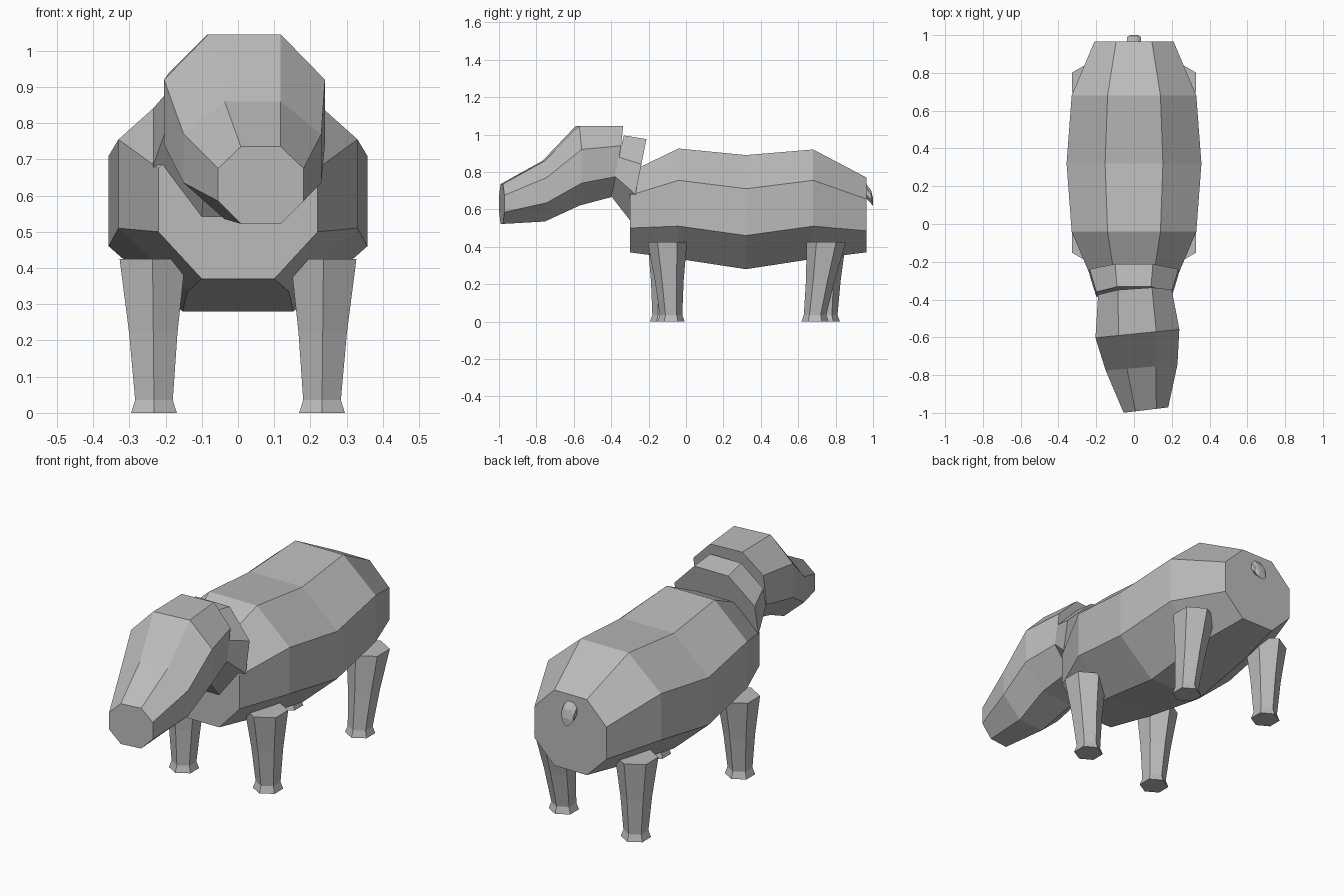
import bpy, bmesh, math

cube = bpy.data.objects.get("Cube")
if cube:
    bpy.data.objects.remove(cube, do_unlink=True)

grey = bpy.data.materials.new("plain_grey")
grey.use_nodes = True
colour = (0.5, 0.5, 0.5, 1)
grey.diffuse_color = colour
grey.node_tree.nodes["Principled BSDF"].inputs["Base Color"].default_value = colour


def octagon(y, half, cap, zs, cx=0, yaw=0, tilt=0):
    """Eight-sided ring from bottom, low, high and top heights."""
    bottom, low, high, top = zs
    right = [(cap, bottom), (half, low), (half, high), (cap, top)]
    outline = right + [(-x, z) for x, z in reversed(right)]
    mid = (bottom + top) / 2
    return [(cx + x, y + yaw * x + tilt * (z - mid), z) for x, z in outline]


def hexagon(cx, cy, z, r):
    """Level six-sided ring with its corners to the front and back."""
    turns = [math.pi * (k / 3 + 0.5) for k in range(6)]
    return [(cx + r * math.cos(a), cy + r * math.sin(a), z) for a in turns]


def loft(name, rings):
    """Skin the rings in order and cap both ends."""
    bm = bmesh.new()
    loops = [[bm.verts.new(p) for p in ring] for ring in rings]
    n = len(loops[0])
    for a, b in zip(loops, loops[1:]):
        for i in range(n):
            j = (i + 1) % n
            bm.faces.new((a[i], a[j], b[j], b[i]))
    bm.faces.new(loops[0])
    bm.faces.new(loops[-1])
    bmesh.ops.recalc_face_normals(bm, faces=bm.faces)
    mesh = bpy.data.meshes.new(name)
    bm.to_mesh(mesh)
    bm.free()
    mesh.materials.append(grey)
    obj = bpy.data.objects.new(name, mesh)
    bpy.context.collection.objects.link(obj)
    return obj


# Barrel-shaped body with a dip in the back
loft("body", [
    octagon(-0.30, 0.22, 0.10, (0.37, 0.50, 0.675, 0.80)),
    octagon(-0.04, 0.33, 0.14, (0.335, 0.51, 0.755, 0.925)),
    octagon(0.32, 0.357, 0.153, (0.28, 0.46, 0.71, 0.89)),
    octagon(0.68, 0.33, 0.14, (0.335, 0.51, 0.755, 0.92)),
    octagon(0.965, 0.21, 0.095, (0.37, 0.485, 0.655, 0.77)),
])

# Neck collar leaning between body and head
loft("neck", [
    octagon(-0.255, 0.235, 0.10, (0.54, 0.68, 0.84, 0.975), tilt=0.2),
    octagon(-0.37, 0.20, 0.09, (0.68, 0.78, 0.88, 0.995), tilt=0.24),
])

# Head turned slightly towards its left, tapering to a blunt snout
loft("head", [
    octagon(-0.375, 0.195, 0.09, (0.665, 0.775, 0.94, 1.045), cx=0.005, yaw=0.07, tilt=0.17),
    octagon(-0.58, 0.222, 0.10, (0.62, 0.74, 0.92, 1.045), cx=0.018, yaw=0.1),
    octagon(-0.76, 0.19, 0.077, (0.535, 0.635, 0.77, 0.86), cx=0.04, yaw=0.08),
    octagon(-0.985, 0.118, 0.055, (0.522, 0.585, 0.675, 0.735), cx=0.063, yaw=0.12),
])

# Legs: hip and foot positions along the body, for each side
legs = [
    ("front_left_leg", 1, -0.10, -0.08), ("front_right_leg", -1, -0.10, -0.12),
    ("back_left_leg", 1, 0.75, 0.69), ("back_right_leg", -1, 0.75, 0.75),
]
for name, side, hip, foot in legs:
    rings = []
    for z, r in ((0, 0.073), (0.035, 0.06), (0.22, 0.077), (0.425, 0.105)):
        t = max(0, z - 0.035) / 0.39
        rings.append(hexagon(side * (0.232 + 0.004 * t), foot + (hip - foot) * t, z, r))
    loft(name, rings)

# Short stub tail
loft("tail", [
    [(x, 0.96, 0.70 + (z - 0.70) * 0.9) for x, _, z in octagon(0, 0.038, 0.018, (0.66, 0.68, 0.72, 0.745))],
    octagon(0.99, 0.036, 0.018, (0.63, 0.65, 0.68, 0.70)),
    octagon(1.0, 0.02, 0.01, (0.62, 0.63, 0.65, 0.66)),
])
